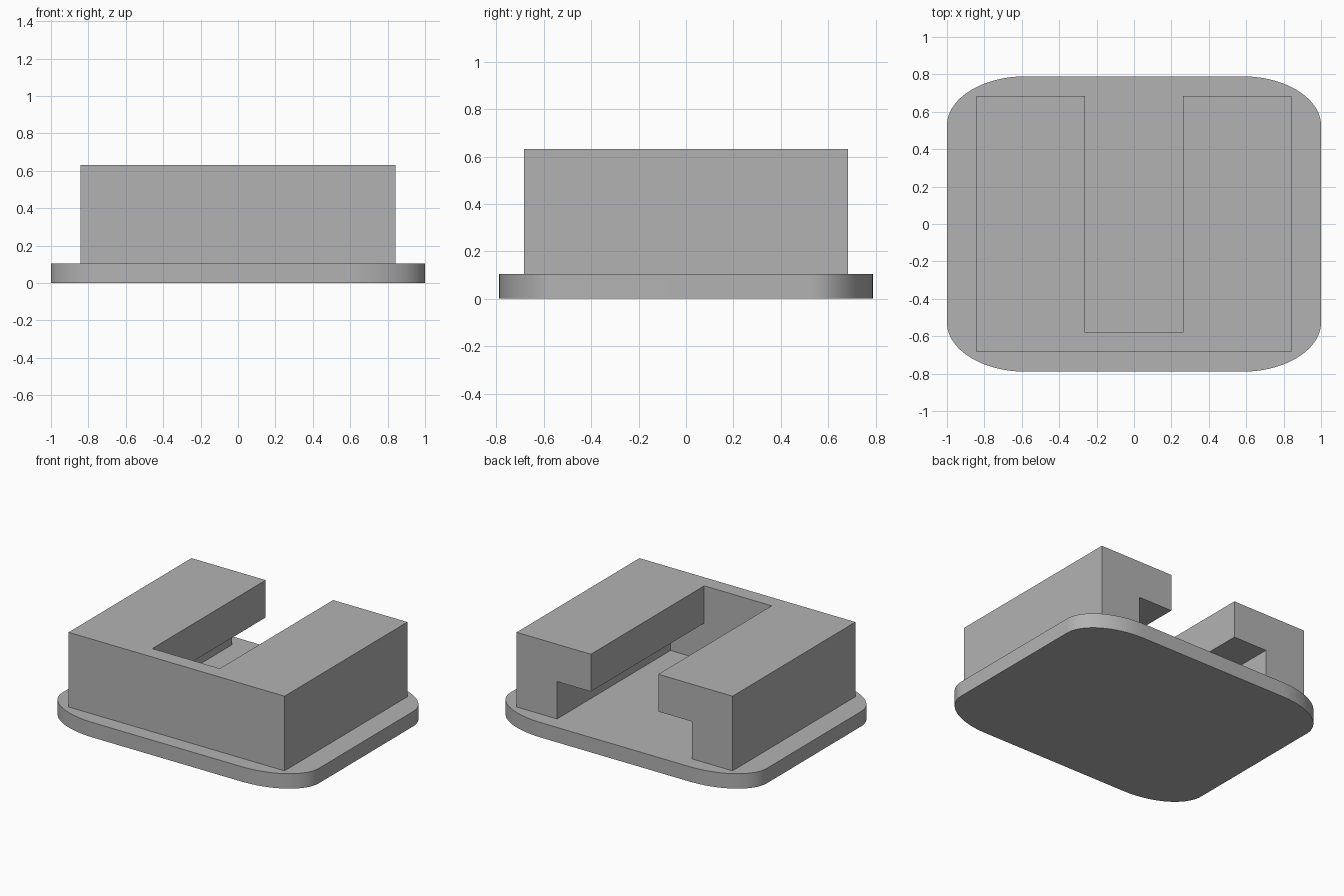
import bpy
import bmesh
from math import cos, sin, pi
from mathutils import Vector

cube = bpy.data.objects.get("Cube")
if cube:
    bpy.data.objects.remove(cube, do_unlink=True)

U = 2 / 38                      # the plate is 38 units long
PLATE_TOP = 2 * U
BLOCK_TOP = 12 * U
LIP = 7 * U                     # underside of the slot lips
SLOT_FRONT = -11 * U
BLOCK_BACK = 13 * U

grey = bpy.data.materials.new("plain grey")
grey.use_nodes = True
grey.diffuse_color = (0.45, 0.45, 0.45, 1)
grey.node_tree.nodes["Principled BSDF"].inputs["Base Color"].default_value = grey.diffuse_color


def prism(name, outline, depth):
    """Sweep a closed planar outline along the depth vector."""
    bm = bmesh.new()
    face = bm.faces.new([bm.verts.new(p) for p in outline])
    swept = bmesh.ops.extrude_face_region(bm, geom=[face], use_keep_orig=True)
    moved = [g for g in swept["geom"] if isinstance(g, bmesh.types.BMVert)]
    bmesh.ops.translate(bm, verts=moved, vec=Vector(depth))
    bmesh.ops.recalc_face_normals(bm, faces=bm.faces)
    mesh = bpy.data.meshes.new(name)
    bm.to_mesh(mesh)
    bm.free()
    mesh.materials.append(grey)
    obj = bpy.data.objects.new(name, mesh)
    bpy.context.collection.objects.link(obj)
    return obj


def activate(obj):
    bpy.ops.object.select_all(action="DESELECT")
    obj.select_set(True)
    bpy.context.view_layer.objects.active = obj


# Base plate with elliptical corners
half_x, half_y, rad_x, rad_y = 19 * U, 15 * U, 8 * U, 5 * U
steps = 24
outline = []
for quarter, (sx, sy) in enumerate([(1, 1), (-1, 1), (-1, -1), (1, -1)]):
    for i in range(steps + 1):
        a = (quarter + i / steps) * pi / 2
        outline.append((sx * (half_x - rad_x) + rad_x * cos(a),
                        sy * (half_y - rad_y) + rad_y * sin(a), 0))
plate = prism("base_plate", outline, (0, 0, PLATE_TOP))
activate(plate)
bpy.ops.object.shade_smooth_by_angle(angle=pi / 6)

# Rectangular block on the plate
bx, by = 16 * U, BLOCK_BACK
block = prism("slotted_block",
              [(-bx, -by, PLATE_TOP), (bx, -by, PLATE_TOP),
               (bx, by, PLATE_TOP), (-bx, by, PLATE_TOP)],
              (0, 0, BLOCK_TOP - PLATE_TOP))

# T-shaped slot, open at the top and the back
wide, narrow, over = 10 * U, 5 * U, 2 * U
half = [(wide, PLATE_TOP - over), (wide, LIP), (narrow, LIP), (narrow, BLOCK_TOP + over)]
profile = half + [(-x, z) for x, z in reversed(half)]
cutter = prism("slot_cutter", [(x, SLOT_FRONT, z) for x, z in profile],
               (0, BLOCK_BACK + over - SLOT_FRONT, 0))
cutter.hide_render = True

activate(block)
cut = block.modifiers.new("slot", "BOOLEAN")
cut.operation = "DIFFERENCE"
cut.solver = "EXACT"
cut.object = cutter
bpy.ops.object.modifier_apply(modifier=cut.name)
bpy.data.objects.remove(cutter, do_unlink=True)
